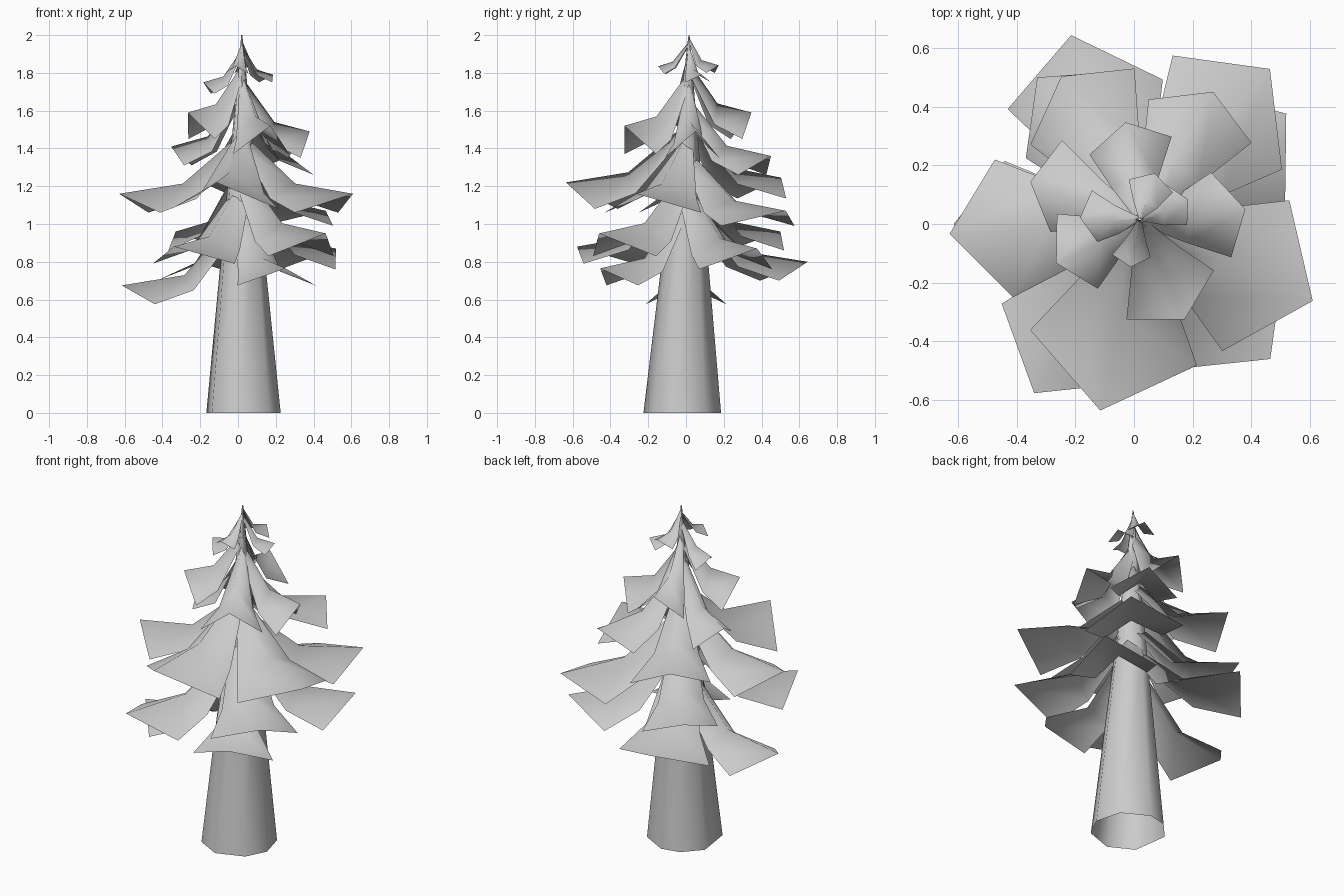
import bpy, bmesh, math
from mathutils import Vector

cube = bpy.data.objects.get("Cube")
if cube:
    bpy.data.objects.remove(cube, do_unlink=True)

grey = bpy.data.materials.new("light_grey")
grey.use_nodes = True
grey.diffuse_color = (0.6, 0.6, 0.6, 1)
grey.node_tree.nodes["Principled BSDF"].inputs["Base Color"].default_value = (0.6, 0.6, 0.6, 1)

HEIGHT, BASE_RADIUS = 2.0, 0.206


def axis(z):
    """Centre of the slightly leaning trunk at a height."""
    return Vector((0.022 - 0.001 * z, -0.02 + 0.018 * z, z))


def polar(radius, degrees, z, centre):
    a = math.radians(degrees)
    return Vector((centre.x + radius * math.cos(a), centre.y + radius * math.sin(a), z))


def grid_object(name, rows, closed=False):
    """Smooth open sheet through rows of points."""
    bm = bmesh.new()
    grid = [[bm.verts.new(p) for p in row] for row in rows]
    for low, high in zip(grid, grid[1:]):
        n = len(low)
        for i in range(n if closed else n - 1):
            j = (i + 1) % n
            bm.faces.new((low[i], low[j], high[j], high[i])).smooth = True
    mesh = bpy.data.meshes.new(name)
    bm.to_mesh(mesh)
    bm.free()
    mesh.materials.append(grey)
    obj = bpy.data.objects.new(name, mesh)
    bpy.context.collection.objects.link(obj)
    return obj


# Trunk: open, slightly uneven eight-sided taper
CORNERS = (-8, 37, 86, 118, 157, 219, 265, 314)
trunk_rows = []
for z in (0, 1.0, HEIGHT):
    r = max(BASE_RADIUS * (1 - z / HEIGHT), 0.003)
    trunk_rows.append([polar(r, a, z, axis(z)) for a in CORNERS])
grid_object("trunk", trunk_rows, closed=True)


# Bough: folded sheet that clings to the trunk, then flares to a pointed end
def bough(name, angle, reach, tip_z, spread, fold, skew):
    drop = min(0.27, 0.6 * reach + 0.03)
    top = tip_z + drop
    centre = Vector((0.02, 0, 0))
    hug = BASE_RADIUS * (1 - top / HEIGHT) + 0.004
    mid_z = tip_z + 0.2 * drop
    corner_reach = reach * (0.8 if reach > 0.6 else 0.87)

    def row(side_r, mid_r, side_z, z, half, c, lean=0):
        return [polar(side_r * (1 - lean), angle - half, side_z, c),
                polar(mid_r, angle, z, c),
                polar(side_r * (1 + lean), angle + half, side_z, c)]

    rows = [
        row(hug, hug, top - 0.4 * fold, top, 55, axis(top)),
        row(0.45 * reach, 0.48 * reach, mid_z - 0.8 * fold, mid_z, spread + 2, centre, skew),
        row(corner_reach, reach, tip_z - fold, tip_z, spread, centre, skew),
    ]
    # wind the sheet so that its outer side faces up
    grid_object(name, [r[::-1] for r in rows][::-1])


# angle, reach, tip height, half spread, fold depth, skew, from the lowest upwards
BOUGHS = [
    (180, .635, .675, 25, .1, 0), (-63, .51, .765, 30, .09, .05),
    (110, .685, .80, 29, .1, .09), (37, .625, .87, 29, .11, 0),
    (238, .68, .88, 28, .09, 0), (-46, .64, .95, 28, .12, 0),
    (125, .61, .96, 25, .1, -.08), (50, .69, 1.07, 29, .08, .06),
    (183, .65, 1.16, 27, .1, -.04), (-24, .645, 1.16, 33, .1, 0),
    (258, .65, 1.22, 34, .14, 0), (118, .57, 1.245, 26, .11, -.07),
    (61, .515, 1.36, 25, .1, -.05), (159, .4, 1.41, 26, .1, -.12),
    (8, .363, 1.49, 28, .14, -.05), (-65, .36, 1.52, 33, .15, -.05),
    (98, .35, 1.59, 28, .14, -.04), (205, .315, 1.59, 32, .14, -.04),
    (174, .205, 1.75, 29, .06, -.12), (27, .185, 1.79, 28, .04, 0),
    (258, .15, 1.835, 30, .04, -.08), (74, .18, 1.84, 30, .04, 0),
]
for i, shape in enumerate(BOUGHS):
    bough(f"bough_{i + 1}", *shape)
